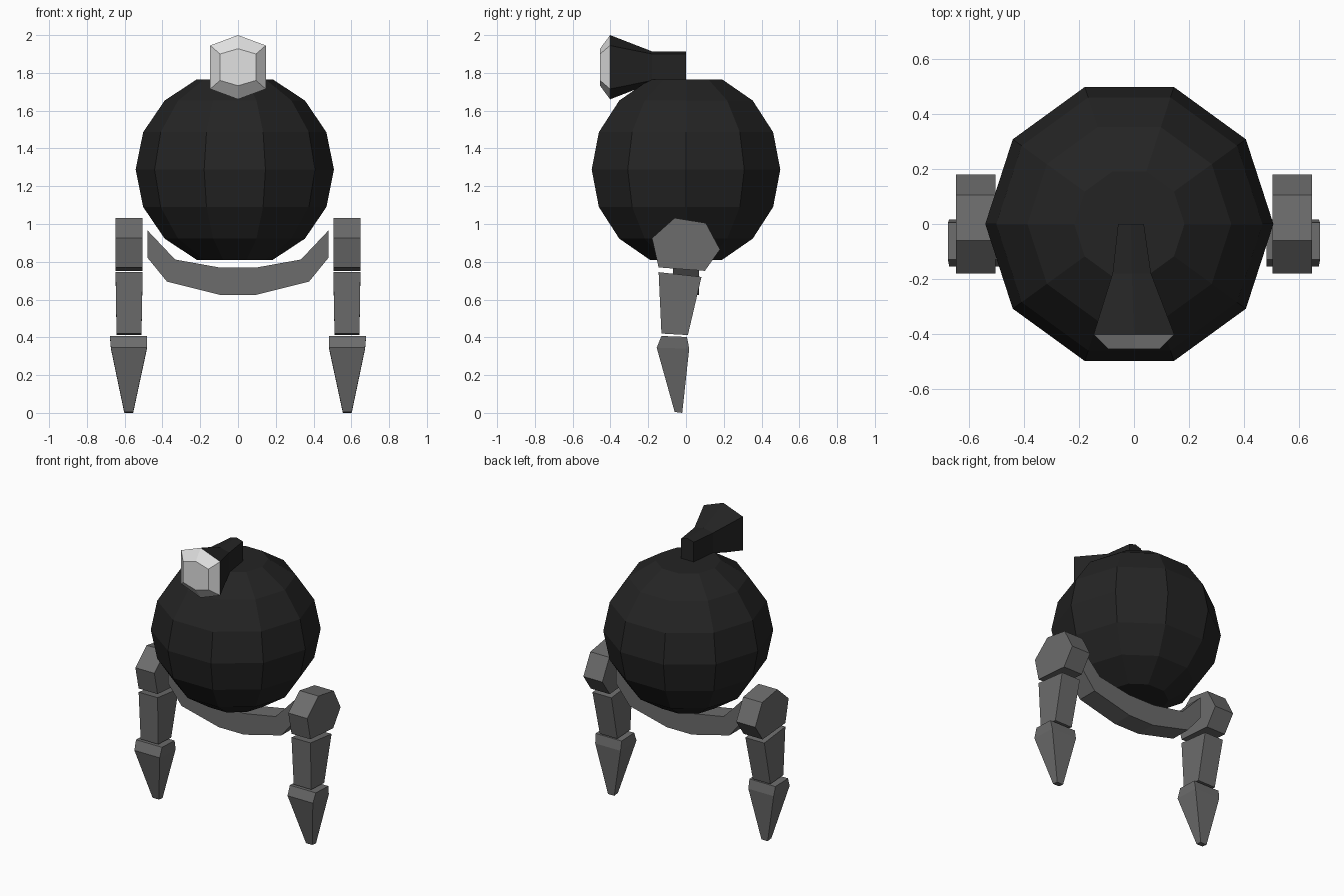
import bpy, bmesh, math

if "Cube" in bpy.data.objects:
    bpy.data.objects.remove(bpy.data.objects["Cube"])


def material(name, v):
    m = bpy.data.materials.new(name)
    m.diffuse_color = (v, v, v, 1)
    m.use_nodes = True
    m.node_tree.nodes["Principled BSDF"].inputs["Base Color"].default_value = m.diffuse_color
    return m


black = material("black", 0.0175)
grey = material("grey", 0.15)
white = material("pale_grey", 0.75)


def loft(name, rings, mat):
    """Closed solid through rings of equal point count, flat capped ends."""
    bm = bmesh.new()
    loops = [[bm.verts.new(p) for p in r] for r in rings]
    n = len(loops[0])
    for a, b in zip(loops, loops[1:]):
        for i in range(n):
            j = (i + 1) % n
            bm.faces.new((a[i], a[j], b[j], b[i]))
    bm.faces.new(loops[0][::-1])
    bm.faces.new(loops[-1])
    bmesh.ops.recalc_face_normals(bm, faces=bm.faces)
    me = bpy.data.meshes.new(name)
    bm.to_mesh(me)
    bm.free()
    me.materials.append(mat)
    ob = bpy.data.objects.new(name, me)
    bpy.context.collection.objects.link(ob)
    return ob


# Round body: ten sides, flat top and bottom
R, CX, CZ = 0.525, -0.017, 1.288
body = []
for k in range(-3, 4):
    a = math.radians(22.5 * k)
    body.append([(CX + R * math.cos(a) * math.cos(math.tau * i / 10),
                  R * math.cos(a) * math.sin(math.tau * i / 10),
                  CZ + R * math.sin(a) * 0.985) for i in range(10)])
loft("body", body, black)


# Lamp on top: flared hexagonal housing and bevelled lens
def hexagon(y, w, apex, shoulder, cx=0, cz=1.83):
    return [(cx, y, cz + apex), (cx + w, y, cz + shoulder),
            (cx + w, y, cz - shoulder), (cx, y, cz - apex),
            (cx - w, y, cz - shoulder), (cx - w, y, cz + shoulder)]


rim = hexagon(-0.402, 0.147, 0.17, 0.115)
loft("lamp_housing", [hexagon(0, 0.047, 0.084, 0.07, -0.011),
                      hexagon(-0.18, 0.07, 0.084, 0.07, -0.008), rim], black)
loft("lamp_lens", [rim, hexagon(-0.455, 0.095, 0.098, 0.07)], white)

# Curved cross beam under the body
upper = [(0.1, 0.77), (0.333, 0.812), (0.478, 0.965)]
lower = [(0.095, 0.625), (0.376, 0.695), (0.478, 0.82)]
beam = [[(s * u[0], -0.07, u[1]), (s * u[0], 0.07, u[1]),
         (s * l[0], 0.07, l[1]), (s * l[0], -0.07, l[1])]
        for s, order in ((-1, (2, 1, 0)), (1, (0, 1, 2)))
        for u, l in ((upper[i], lower[i]) for i in order)]
loft("cross_beam", beam, grey)

# Legs: hip block, shin and pointed foot, on both sides
hip = [(-0.06, 1.032), (0.105, 1.005), (0.18, 0.865),
       (0.10, 0.752), (-0.145, 0.77), (-0.18, 0.925)]


def section(x0, x1, front, back):
    """Four-sided section; front and back are (y, z)."""
    return [(x0, *front), (x1, *front), (x1, *back), (x0, *back)]


legs = {
    "hip": [[(x, y, z) for y, z in hip] for x in (0.505, 0.648)],
    "shin": [section(0.505, 0.648, (-0.145, 0.745), (0.082, 0.72)),
             section(0.511, 0.643, (-0.13, 0.42), (0.01, 0.412))],
    "foot": [section(0.482, 0.678, (-0.13, 0.407), (0.005, 0.402)),
             section(0.482, 0.673, (-0.155, 0.345), (0.017, 0.34)),
             section(0.555, 0.602, (-0.06, 0.005), (-0.02, 0.0))],
}
for part, rings in legs.items():
    for side, s in (("left", -1), ("right", 1)):
        loft(f"{side}_{part}", [[(s * x, y, z) for x, y, z in r] for r in rings], grey)
